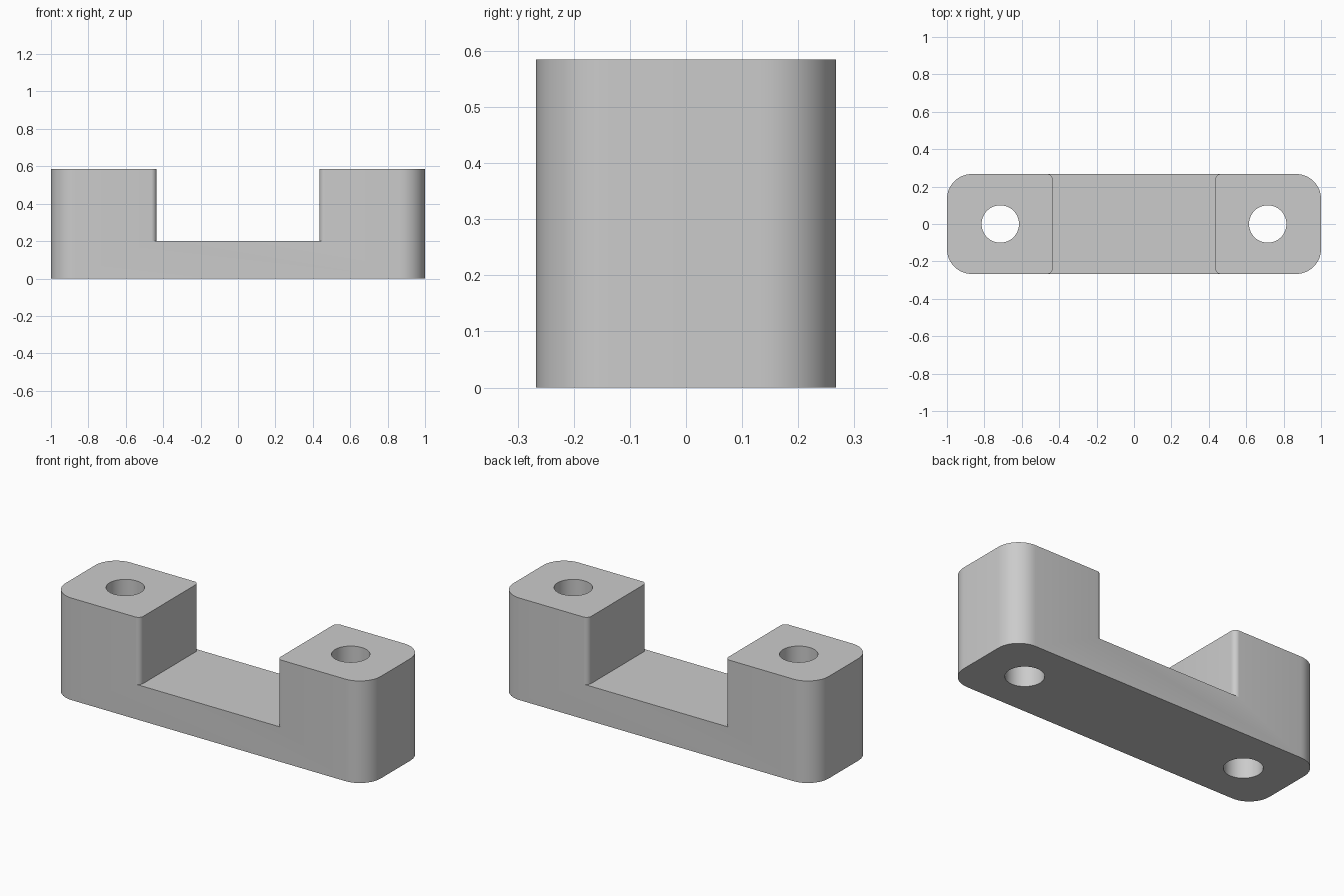
import bpy, bmesh
from math import sin, cos, pi

if "Cube" in bpy.data.objects:
    bpy.data.objects.remove(bpy.data.objects["Cube"])

HALF_W, HEIGHT, FLOOR = 0.267, 0.585, 0.20
POST_IN, HOLE_X, HOLE_R = 0.435, 0.715, 0.10


def arc(cx, cy, r, a0, a1, n=12):
    return [(cx + r * cos(a0 + (a1 - a0) * i / n),
             cy + r * sin(a0 + (a1 - a0) * i / n)) for i in range(n + 1)]


def prism(name, outline, z0, z1):
    """Extrude a counter-clockwise xy outline from z0 to z1."""
    bm = bmesh.new()
    face = bm.faces.new([bm.verts.new((x, y, z0)) for x, y in outline])
    ext = bmesh.ops.extrude_face_region(bm, geom=[face])
    top = [v for v in ext["geom"] if isinstance(v, bmesh.types.BMVert)]
    bmesh.ops.translate(bm, vec=(0, 0, z1 - z0), verts=top)
    bmesh.ops.recalc_face_normals(bm, faces=bm.faces[:])
    mesh = bpy.data.meshes.new(name)
    bm.to_mesh(mesh)
    bm.free()
    ob = bpy.data.objects.new(name, mesh)
    bpy.context.collection.objects.link(ob)
    return ob


# Full-height block with rounded vertical corners
R = 0.133
block = []
for k, (sx, sy) in enumerate([(1, 1), (-1, 1), (-1, -1), (1, -1)]):
    block += arc(sx * (1 - R), sy * (HALF_W - R), R, k * pi / 2, (k + 1) * pi / 2)
bracket = prism("bracket", block, 0, HEIGHT)

# Notch cutter, flaring at its ends to round the inner post corners
r, edge = 0.03, HALF_W + 0.0003
quarter = arc(POST_IN + r, edge - r, r, pi, pi / 2, 8) + [(POST_IN + r, 0.4)]
notch = quarter + [(-x, y) for x, y in reversed(quarter)]
notch += [(-x, -y) for x, y in notch]
cutters = [prism("notch_cutter", notch, FLOOR, 0.8)]

# Bolt hole cutters
for s in (-1, 1):
    circle = arc(s * HOLE_X, 0, HOLE_R, 0, 2 * pi, 48)[:-1]
    cutters.append(prism("hole_cutter", circle, -0.2, 0.8))

bpy.context.view_layer.objects.active = bracket
bracket.select_set(True)
for c in cutters:
    mod = bracket.modifiers.new("cut", "BOOLEAN")
    mod.operation, mod.solver, mod.object = "DIFFERENCE", "EXACT", c
    bpy.ops.object.modifier_apply(modifier=mod.name)
    bpy.data.objects.remove(c)

# Colour and shading
grey = bpy.data.materials.new("light grey")
grey.diffuse_color = (0.6, 0.6, 0.6, 1)
grey.use_nodes = True
grey.node_tree.nodes["Principled BSDF"].inputs["Base Color"].default_value = grey.diffuse_color
bracket.data.materials.clear()
bracket.data.materials.append(grey)
for p in bracket.data.polygons:
    p.material_index = 0
bpy.ops.object.shade_smooth_by_angle(angle=pi / 6)
